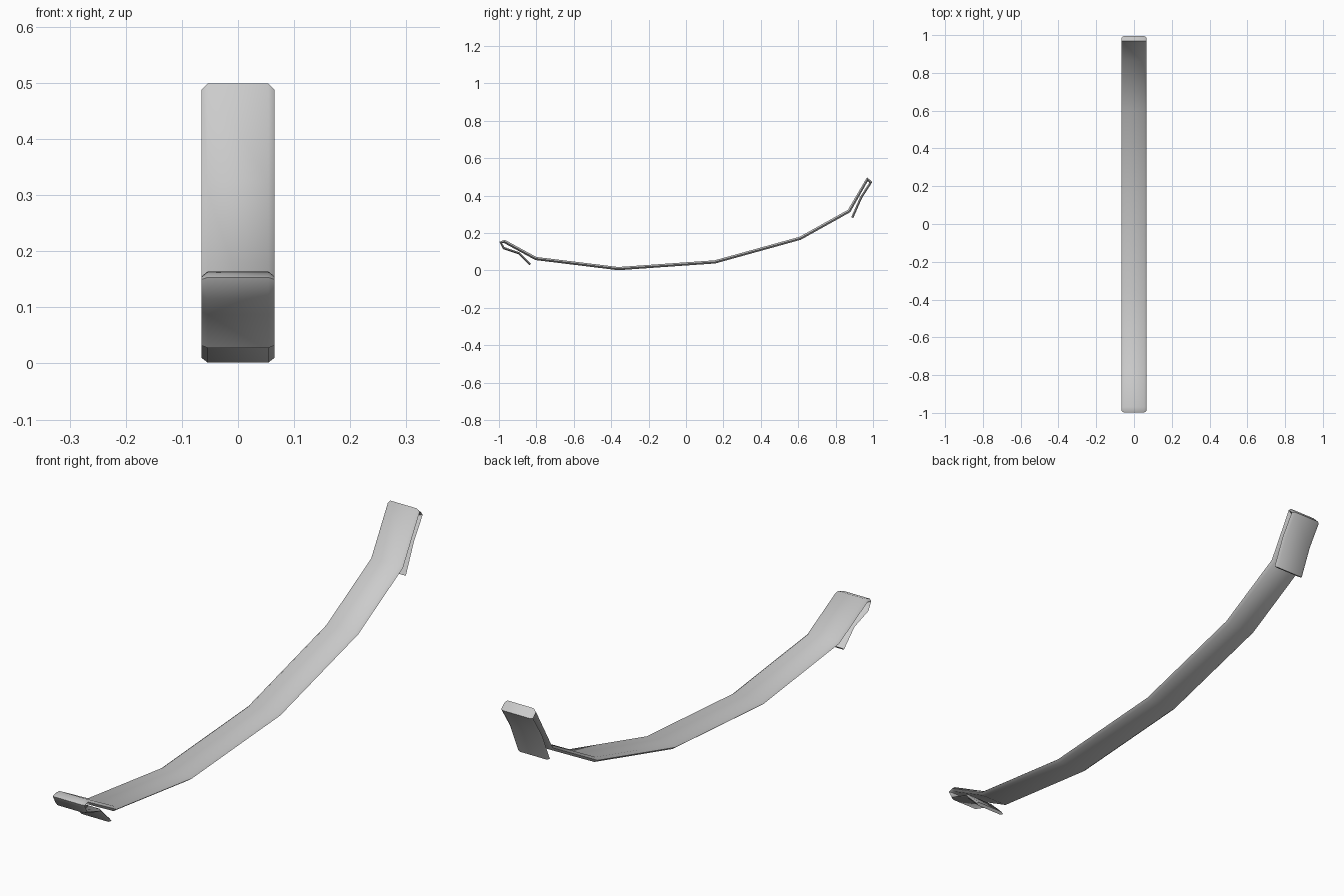
import bpy, bmesh
from math import radians
from mathutils import Vector

if "Cube" in bpy.data.objects:
    bpy.data.objects.remove(bpy.data.objects["Cube"])

# Side-view centre line (y, z): front hook, long curved bar, rear hook
PATH = [(-0.832, 0.032), (-0.893, 0.092), (-0.975, 0.120), (-0.991, 0.150),
        (-0.970, 0.155), (-0.803, 0.064), (-0.362, 0.010), (0.155, 0.046),
        (0.610, 0.172), (0.872, 0.318), (0.970, 0.488), (0.988, 0.471),
        (0.936, 0.390), (0.889, 0.283)]
HALF_WIDTH, HALF_FLAT = 0.065, 0.054
MAIN_T, HOOK_T = 0.0085, 0.006


def sweep_strap(name, path):
    pts = [Vector(p) for p in path]
    last = len(pts) - 1
    bm = bmesh.new()
    rings = []
    for i, p in enumerate(pts):
        # mitred normal at each bend, limited on the tight hook corners
        a = (p - pts[i - 1]).normalized() if i else (pts[1] - p).normalized()
        b = (pts[i + 1] - p).normalized() if i < last else a
        na, nb = Vector((-a.y, a.x)), Vector((-b.y, b.x))
        n = (na + nb).normalized()
        t = MAIN_T if 4 <= i <= 10 else HOOK_T
        off = n * t * min(1 / max(n.dot(na), 0.1), 1.3)
        # six-sided section with chamfered long edges
        section = [(-HALF_FLAT, -1), (HALF_FLAT, -1), (HALF_WIDTH, 0),
                   (HALF_FLAT, 1), (-HALF_FLAT, 1), (-HALF_WIDTH, 0)]
        ring = []
        for x, s in section:
            q = p + off * s
            ring.append(bm.verts.new((x, q.x, q.y)))
        rings.append(ring)
    for r, s in zip(rings, rings[1:]):
        for k in range(6):
            j = (k + 1) % 6
            bm.faces.new((r[k], r[j], s[j], s[k]))
    bm.faces.new(rings[0])
    bm.faces.new(rings[-1])
    bmesh.ops.recalc_face_normals(bm, faces=bm.faces)
    mesh = bpy.data.meshes.new(name)
    bm.to_mesh(mesh)
    bm.free()
    obj = bpy.data.objects.new(name, mesh)
    bpy.context.collection.objects.link(obj)
    return obj


# Curved strap with folded hook ends
strap = sweep_strap("hooked_strap", PATH)
bpy.context.view_layer.objects.active = strap
strap.select_set(True)
bpy.ops.object.shade_smooth_by_angle(angle=radians(60))
